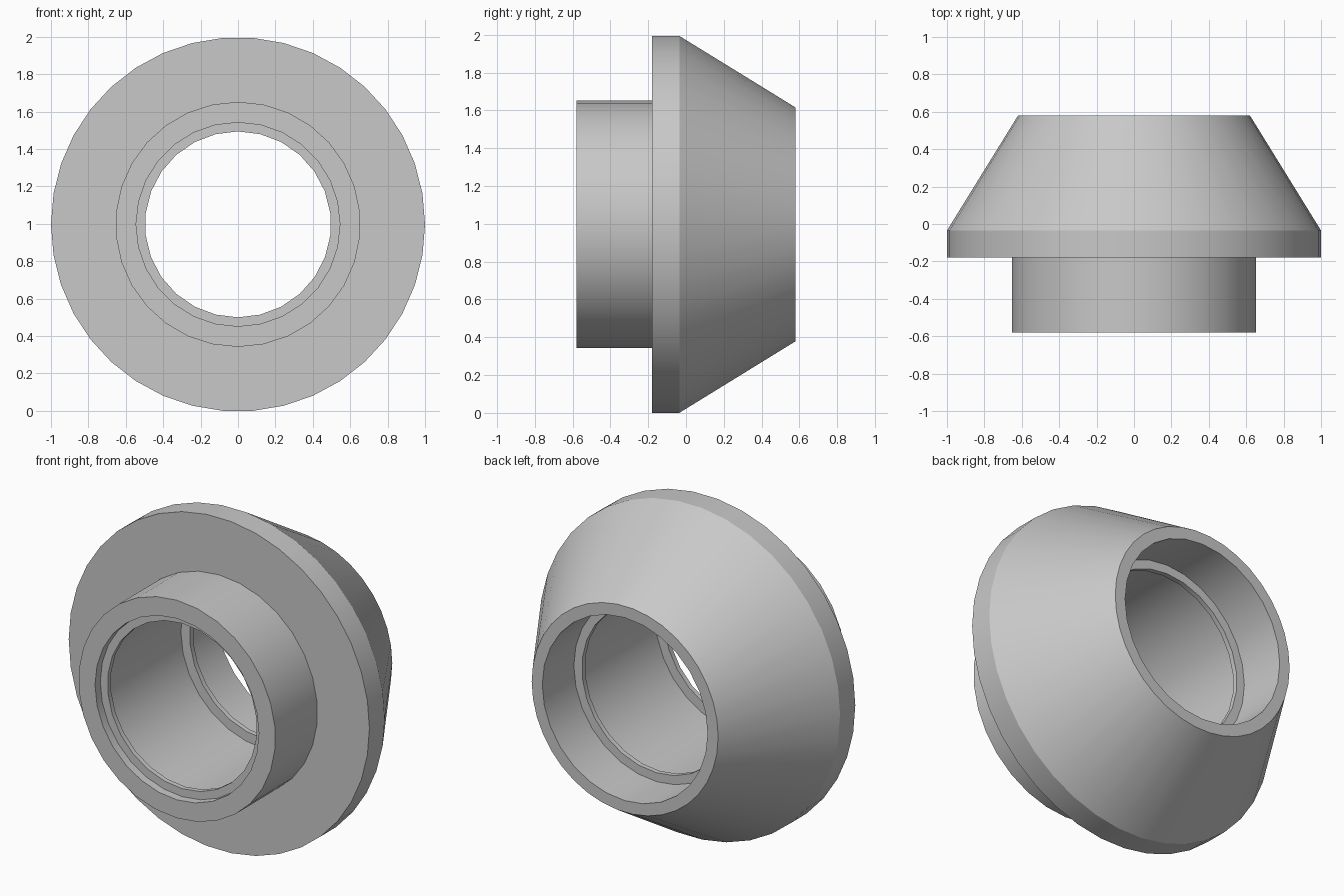
import bpy, bmesh, math
from math import sin, cos, pi

cube = bpy.data.objects.get("Cube")
if cube:
    bpy.data.objects.remove(cube, do_unlink=True)

AXIS_HEIGHT = 0.997

# Closed lathe section: (position along y, radius, sides, turn in sides)
section = [
    (-0.58, 0.655, 30, 0),    # front collar
    (-0.18, 0.655, 30, 0),
    (-0.18, 1.00, 38, 0.5),   # flange
    (-0.035, 1.00, 38, 0.5),
    (0.58, 0.62, 38, 0.5),    # tapered back
    (0.58, 0.55, 28, 0),      # rear recess
    (0.28, 0.55, 28, 0),
    (0.28, 0.497, 26, 0),     # inner ridge
    (0.25, 0.497, 26, 0),
    (0.25, 0.555, 28, 0),     # middle bore
    (-0.50, 0.555, 28, 0),
    (-0.50, 0.497, 26, 0),    # front lip
    (-0.53, 0.497, 26, 0),
    (-0.53, 0.545, 28, 0),    # front recess
    (-0.58, 0.545, 28, 0),
]


def add_ring(bm, y, radius, sides, turn):
    """Add a circle of vertices around the y axis, starting at the top."""
    angles = [pi / 2 + 2 * pi * (i + turn) / sides for i in range(sides)]
    return [bm.verts.new((radius * cos(a), y, radius * sin(a))) for a in angles]


def join_rings(bm, a, b):
    """Skin between two rings: quads if the counts match, else triangles."""
    n, m = len(a), len(b)
    if n == m:
        for i in range(n):
            bm.faces.new((a[i - 1], a[i], b[i], b[i - 1]))
        return
    i = j = 0
    while i < n or j < m:
        if (i + 1) * m <= (j + 1) * n:
            bm.faces.new((a[i % n], a[(i + 1) % n], b[j % m]))
            i += 1
        else:
            bm.faces.new((a[i % n], b[(j + 1) % m], b[j % m]))
            j += 1


# Lathe the section, joining each ring to the next
bm = bmesh.new()
rings = [add_ring(bm, *ring) for ring in section]
for i, ring in enumerate(rings):
    join_rings(bm, rings[i - 1], ring)
bmesh.ops.recalc_face_normals(bm, faces=bm.faces[:])
mesh = bpy.data.meshes.new("flanged_bushing")
bm.to_mesh(mesh)
bm.free()

bushing = bpy.data.objects.new("flanged_bushing", mesh)
bushing.location.z = AXIS_HEIGHT
bpy.context.collection.objects.link(bushing)

# Plain grey finish
grey = bpy.data.materials.new("plain_grey")
grey.use_nodes = True
color = (0.58, 0.58, 0.58, 1)
grey.diffuse_color = color
grey.node_tree.nodes["Principled BSDF"].inputs["Base Color"].default_value = color
mesh.materials.append(grey)

# Smooth round walls with crisp steps
bpy.ops.object.select_all(action="DESELECT")
bushing.select_set(True)
bpy.context.view_layer.objects.active = bushing
bpy.ops.object.shade_smooth_by_angle(angle=math.radians(20))
